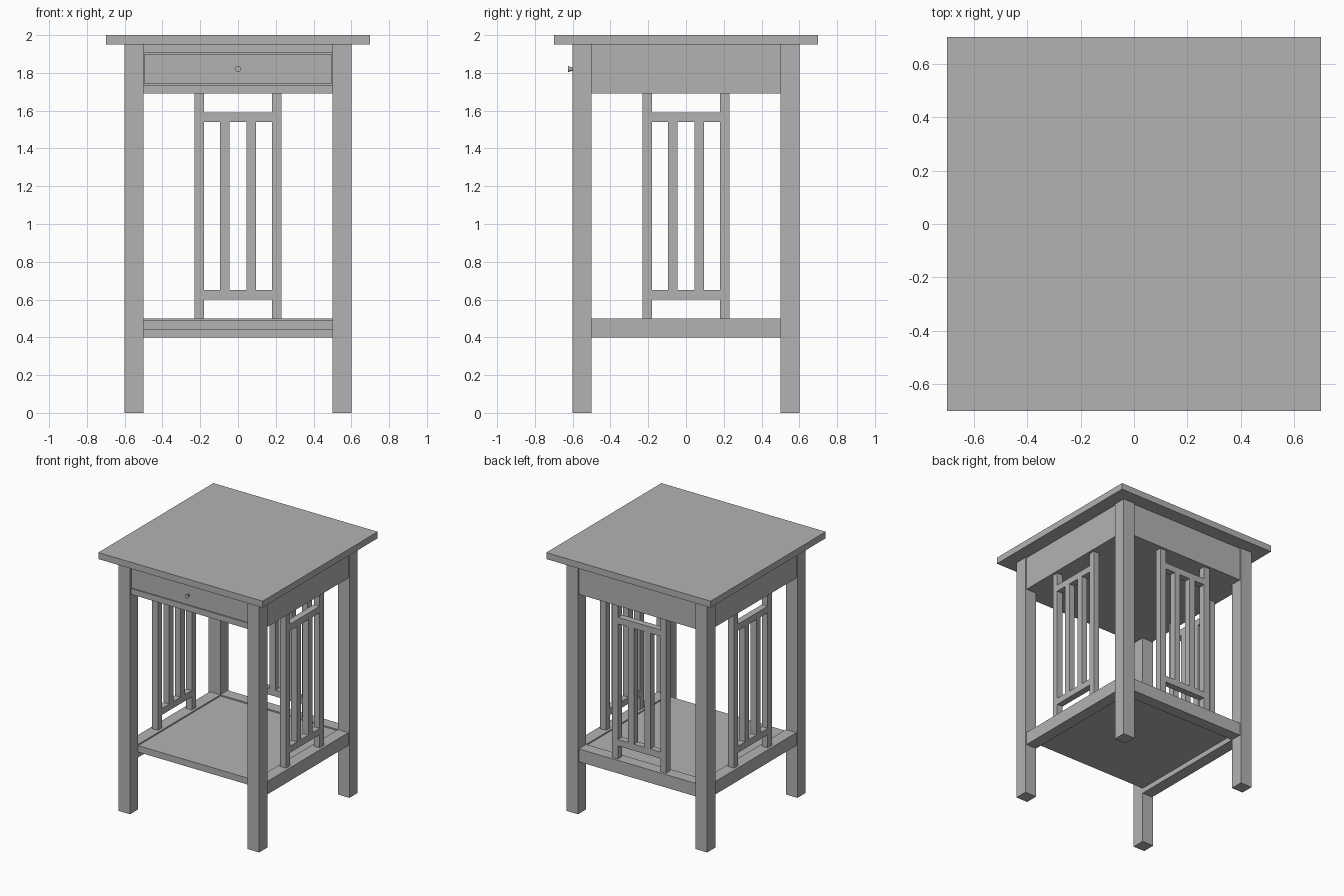
import bpy, math
from mathutils import Matrix

if "Cube" in bpy.data.objects:
    bpy.data.objects.remove(bpy.data.objects["Cube"])

grey = bpy.data.materials.new("plain grey")
grey.diffuse_color = (0.45, 0.45, 0.45, 1)
grey.use_nodes = True
grey.node_tree.nodes["Principled BSDF"].inputs["Base Color"].default_value = grey.diffuse_color


def box(name, x, y, z, turn=0):
    """Box from (min, max) ranges, turned about the vertical axis."""
    verts = [(a, b, c) for c in z for a, b in
             ((x[0], y[0]), (x[1], y[0]), (x[1], y[1]), (x[0], y[1]))]
    faces = [(3, 2, 1, 0), (4, 5, 6, 7)]
    faces += [(i, (i + 1) % 4, (i + 1) % 4 + 4, i + 4) for i in range(4)]
    mesh = bpy.data.meshes.new(name)
    mesh.from_pydata(verts, [], faces)
    mesh.transform(Matrix.Rotation(turn, 4, 'Z'))
    mesh.materials.append(grey)
    obj = bpy.data.objects.new(name, mesh)
    bpy.context.collection.objects.link(obj)
    return obj


OUT, IN = 0.59, 0.50          # outer and inner planes of the rails
APRON = (1.69, 1.95)

# Top and legs
box("table_top", (-0.7, 0.7), (-0.7, 0.7), (1.95, 2.0))
for sx in (0, 1):
    for sy in (0, 1):
        box("leg", (-0.6 + 1.1 * sx, -0.5 + 1.1 * sx),
            (-0.6 + 1.1 * sy, -0.5 + 1.1 * sy), (0, 1.95))

# Shelf between the rails, open at the front
box("shelf", (-IN, IN), (-IN, IN), (0.44, 0.49))

# Panelled sides: right, back, left (built facing the front, then turned)
for k in (1, 2, 3):
    t = k * math.pi / 2
    box("apron", (-0.5, 0.5), (-OUT, -IN), APRON, t)
    box("lower_rail", (-0.5, 0.5), (-OUT, -IN), (0.40, 0.50), t)
    for s in (-1, 1):
        box("lattice_post", (s * 0.205 - 0.025, s * 0.205 + 0.025),
            (-0.57, -0.52), (0.50, 1.69), t)
        box("lattice_slat", (s * 0.07 - 0.025, s * 0.07 + 0.025),
            (-0.57, -0.52), (0.65, 1.54), t)
    for z in (0.60, 1.54):
        box("lattice_crossbar", (-0.18, 0.18), (-0.57, -0.52), (z, z + 0.05), t)

# Drawer case: floor, front frame and the drawer front set in a fine gap
box("case_floor", (-0.5, 0.5), (-0.5, 0.5), (1.69, 1.71))
box("front_rail_lower", (-0.5, 0.5), (-OUT, -IN), (1.69, 1.735))
box("front_rail_upper", (-0.5, 0.5), (-OUT, -IN), (1.905, 1.95))
box("drawer_front", (-0.495, 0.495), (-OUT, -IN), (1.74, 1.90))
box("drawer_gap_backing", (-0.5, 0.5), (-0.52, -0.50), (1.735, 1.905))

# Flared knob, narrow at the drawer
bpy.ops.mesh.primitive_cone_add(vertices=16, radius1=0.005, radius2=0.016, depth=0.035,
                                location=(0, -0.6075, 1.82),
                                rotation=(math.pi / 2, 0, 0))
knob = bpy.context.object
knob.name = "drawer_knob"
knob.data.materials.append(grey)
bpy.ops.object.shade_smooth_by_angle(angle=math.radians(40))
